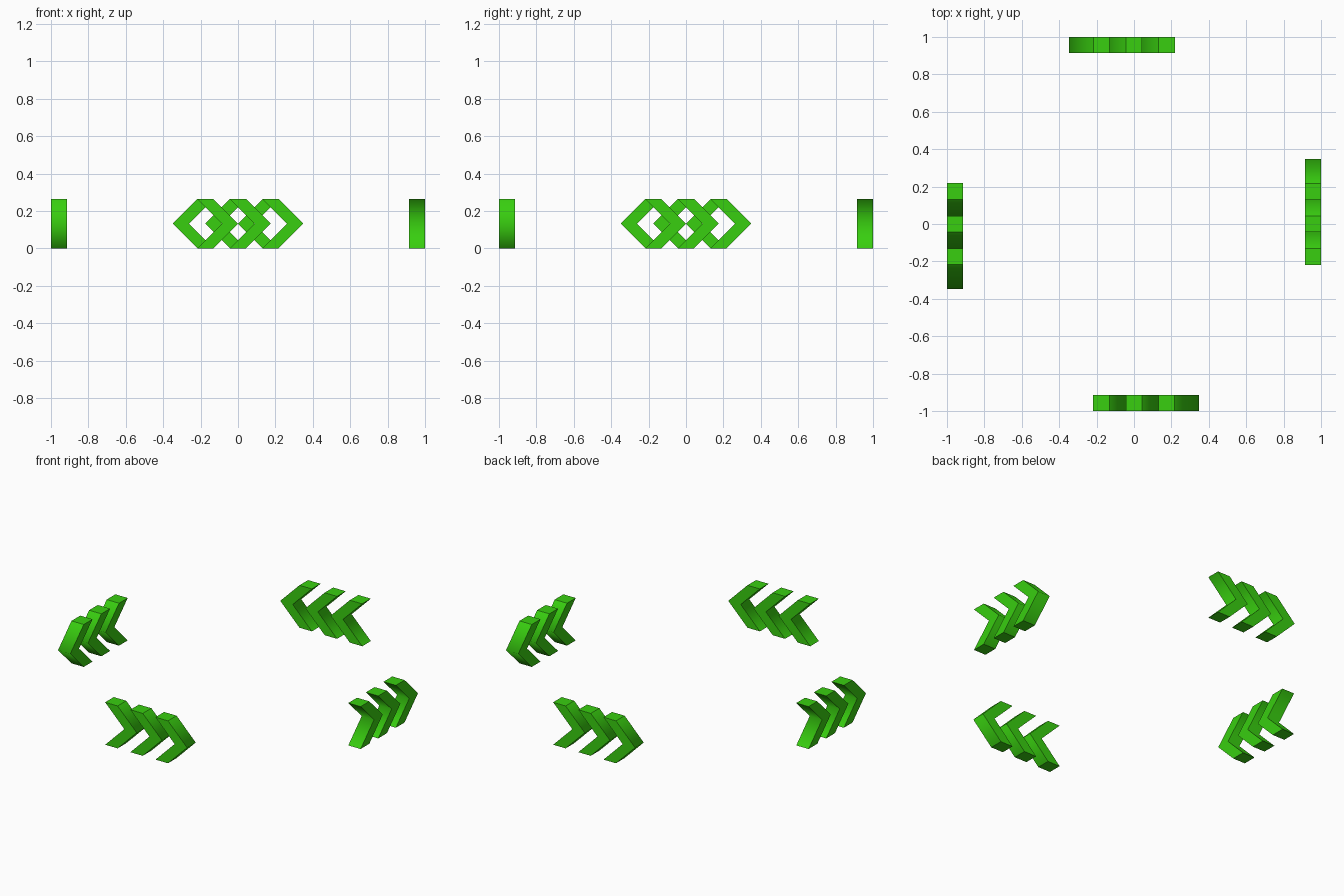
import bpy, bmesh, math
from mathutils import Matrix

if "Cube" in bpy.data.objects:
    bpy.data.objects.remove(bpy.data.objects["Cube"])

H, ARM, PITCH = 0.265, 0.086, 0.174   # height, arm width, spacing
DEPTH, START = 0.085, -0.218          # thickness, rear end of first chevron
TIP = H / 2                           # 45 degree slope

green = bpy.data.materials.new("green")
green.diffuse_color = (0.04, 0.62, 0.005, 1)
green.use_nodes = True
green.node_tree.nodes["Principled BSDF"].inputs["Base Color"].default_value = green.diffuse_color


def chevron(name, x, turn):
    # Chevron profile in the xz plane, pointing along +x
    profile = [(0, 0), (ARM, 0), (ARM + TIP, H / 2),
               (ARM, H), (0, H), (TIP, H / 2)]
    bm = bmesh.new()
    front = [bm.verts.new((x + px, -1, pz)) for px, pz in profile]
    face = bm.faces.new(front)
    ext = bmesh.ops.extrude_face_region(bm, geom=[face], use_keep_orig=True)
    back = [v for v in ext["geom"] if isinstance(v, bmesh.types.BMVert)]
    bmesh.ops.translate(bm, verts=back, vec=(0, DEPTH, 0))
    bmesh.ops.recalc_face_normals(bm, faces=bm.faces[:])
    # Shading runs smoothly over the tip and notch, every other edge is sharp
    for f in bm.faces:
        f.smooth = True
    for e in bm.edges:
        a, b = e.verts
        across = abs(a.co.y - b.co.y) > DEPTH / 2
        e.smooth = across and abs(a.co.z - H / 2) < 0.001
    bm.transform(Matrix.Rotation(turn, 4, 'Z'))
    me = bpy.data.meshes.new(name)
    bm.to_mesh(me)
    bm.free()
    me.materials.append(green)
    bpy.context.collection.objects.link(bpy.data.objects.new(name, me))


# Three chevrons on each side, circulating anticlockwise
for i, side in enumerate(("front", "right", "back", "left")):
    for j in range(3):
        chevron(f"{side}_chevron_{j + 1}", START + j * PITCH, i * math.pi / 2)
